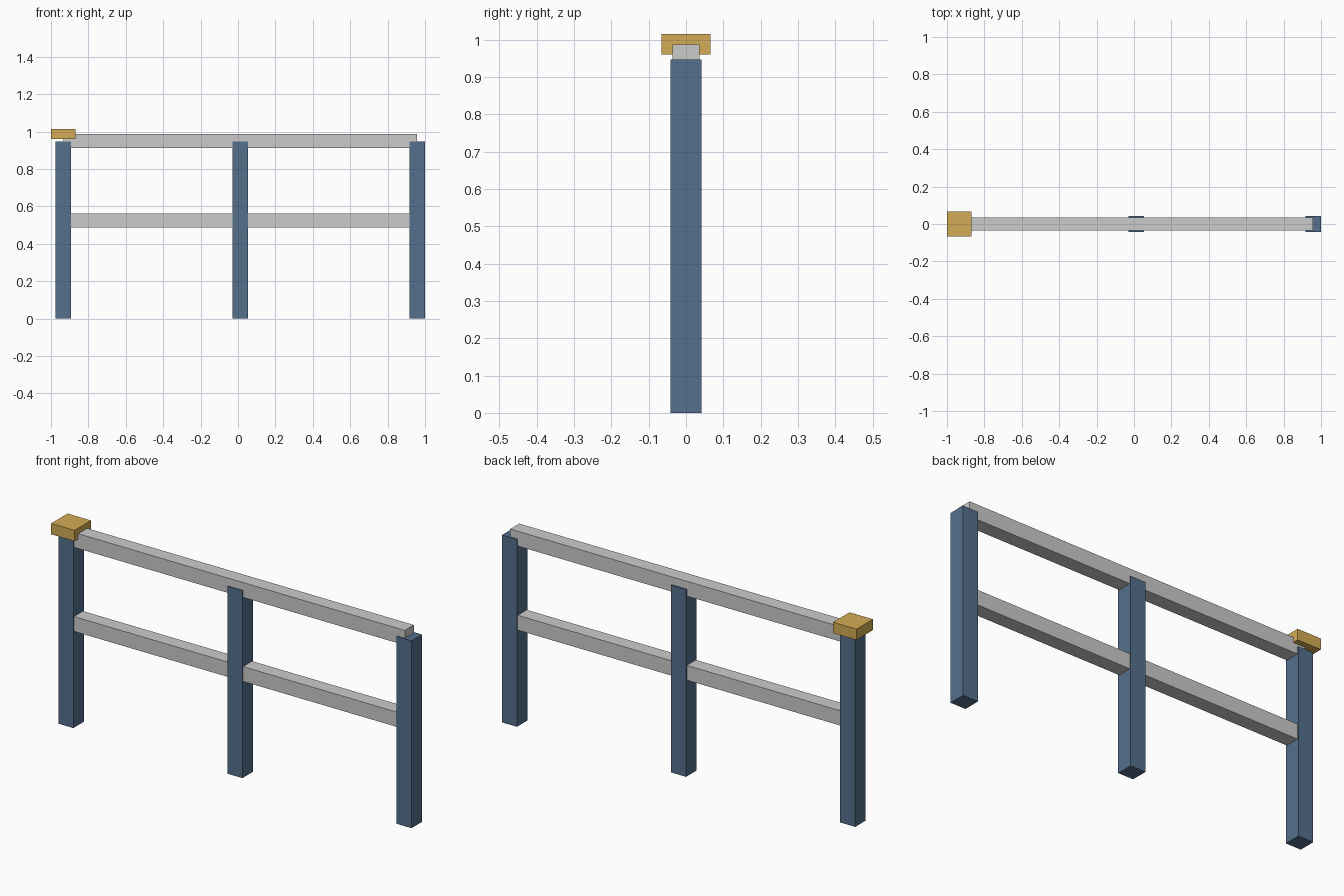
import bpy

if "Cube" in bpy.data.objects:
    bpy.data.objects.remove(bpy.data.objects["Cube"])


def material(name, color):
    m = bpy.data.materials.new(name)
    m.diffuse_color = color
    m.use_nodes = True
    m.node_tree.nodes["Principled BSDF"].inputs["Base Color"].default_value = m.diffuse_color
    return m


def box(name, center, size, mat=None):
    bpy.ops.mesh.primitive_cube_add(size=1, location=center)
    ob = bpy.context.object
    ob.name = name
    ob.scale = size
    bpy.ops.object.transform_apply(location=False, rotation=False, scale=True)
    if mat:
        ob.data.materials.append(mat)
    return ob


blue = material("blue_paint", (0.09, 0.16, 0.26, 1))
gold = material("gold_cap", (0.65, 0.41, 0.09, 1))

POST_W, POST_H = 0.084, 0.947
SPACING, MID_X = 0.946, 0.012
CAP_W, CAP_H = 0.131, 0.055

# Three square posts
for side, name in ((-1, "left_post"), (0, "middle_post"), (1, "right_post")):
    box(name, (MID_X + side * SPACING, 0, POST_H / 2), (POST_W, POST_W, POST_H), blue)

# Two rails running between the outer post centres
for name, z in (("lower_rail", 0.524), ("top_rail", 0.949)):
    box(name, (MID_X, 0, z), (2 * SPACING, 0.072, 0.075))

# Cap on the left end post
box("post_cap", (MID_X - SPACING, 0, 0.96 + CAP_H / 2), (CAP_W, CAP_W, CAP_H), gold)
